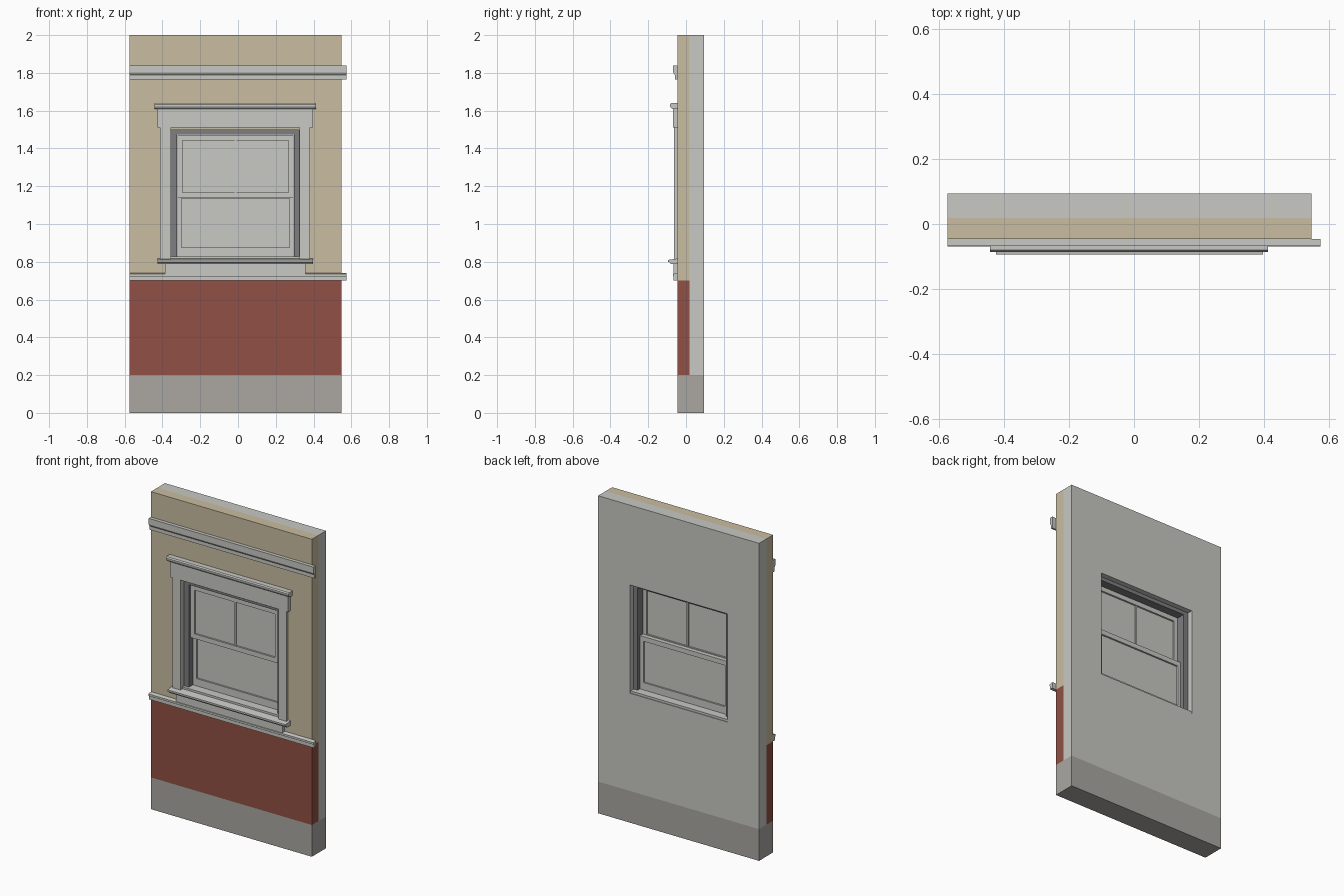
import bpy, bmesh

cube = bpy.data.objects.get("Cube")
if cube:
    bpy.data.objects.remove(cube, do_unlink=True)


def material(name, r, g, b):
    m = bpy.data.materials.new(name)
    m.diffuse_color = (r, g, b, 1)
    m.use_nodes = True
    m.node_tree.nodes["Principled BSDF"].inputs["Base Color"].default_value = (r, g, b, 1)
    return m


TAN = material("tan_plaster", 0.59, 0.51, 0.355)
RED = material("brick_red", 0.277, 0.081, 0.058)
STONE = material("warm_stone", 0.405, 0.388, 0.363)
LIGHT = material("light_grey", 0.58, 0.584, 0.553)
DARK = material("jamb_grey", 0.21, 0.205, 0.22)


def finish(name, bm, mat):
    bmesh.ops.recalc_face_normals(bm, faces=bm.faces)
    me = bpy.data.meshes.new(name)
    bm.to_mesh(me)
    bm.free()
    me.materials.append(mat)
    ob = bpy.data.objects.new(name, me)
    bpy.context.collection.objects.link(ob)
    return ob


def extrude_x(name, profile, x0, x1, mat):
    """Sweep a (y, z) profile along x."""
    bm = bmesh.new()
    a, b = [[bm.verts.new((x, y, z)) for y, z in profile] for x in (x0, x1)]
    bm.faces.new(a)
    bm.faces.new(b)
    n = len(profile)
    for i in range(n):
        j = (i + 1) % n
        bm.faces.new((a[i], a[j], b[j], b[i]))
    return finish(name, bm, mat)


def box(name, x0, x1, y0, y1, z0, z1, mat):
    return extrude_x(name, [(y0, z0), (y1, z0), (y1, z1), (y0, z1)], x0, x1, mat)


def ring(name, outer, inner, y0, y1, mat):
    """Rectangular frame; outer and inner are (x0, x1, z0, z1)."""
    bm = bmesh.new()

    def loop(r, y):
        return [bm.verts.new((r[i], y, r[k])) for i, k in ((0, 2), (1, 2), (1, 3), (0, 3))]

    loops = [loop(outer, y0), loop(inner, y0), loop(inner, y1), loop(outer, y1)]
    for a, b in zip(loops, loops[1:] + loops[:1]):
        for i in range(4):
            j = (i + 1) % 4
            bm.faces.new((a[i], a[j], b[j], b[i]))
    return finish(name, bm, mat)


# Wall layers
XL, XR = -0.575, 0.547
FRONT, MID, BACK = -0.046, 0.019, 0.094
OPENING = (-0.356, 0.324, 0.815, 1.497)
box("stone_base", XL, XR, FRONT, BACK, 0, 0.2, STONE)
box("brick_wainscot", XL, XR, FRONT, MID, 0.2, 0.7, RED)
ring("plaster_wall", (XL, XR, 0.7, 2), OPENING, FRONT, MID, TAN)
ring("inner_wall", (XL, XR, 0.2, 2), OPENING, MID, BACK, LIGHT)

# Long horizontal mouldings
extrude_x("upper_moulding", [(FRONT, 1.765), (-0.058, 1.765), (-0.058, 1.788), (-0.064, 1.795),
                             (-0.068, 1.802), (-0.068, 1.84), (FRONT, 1.84)], XL, 0.575, LIGHT)
extrude_x("lower_moulding", [(FRONT, 0.70), (-0.066, 0.70), (-0.066, 0.72), (-0.07, 0.726),
                             (-0.07, 0.735), (FRONT, 0.74)], XL, 0.575, LIGHT)

# Window surround
extrude_x("head_cornice", [(FRONT, 1.61), (-0.074, 1.61), (-0.083, 1.618), (-0.086, 1.626),
                           (-0.086, 1.633), (-0.08, 1.64), (FRONT, 1.64)], -0.443, 0.413, LIGHT)
box("head_board", -0.425, 0.397, -0.068, FRONT, 1.51, 1.61, LIGHT)
for side, x in (("right", -0.413), ("left", 0.325)):
    box(side + "_casing", x, x + 0.057, -0.063, FRONT, 0.815, 1.51, LIGHT)
extrude_x("window_sill", [(FRONT, 0.787), (-0.08, 0.787), (-0.085, 0.797), (-0.094, 0.799),
                          (-0.094, 0.81), (FRONT, 0.817)], -0.425, 0.397, LIGHT)
box("apron", -0.386, 0.357, -0.066, FRONT, 0.725, 0.787, LIGHT)

# Jamb lining and inner stool
ring("jamb_frame", OPENING, (-0.322, 0.296, 0.822, 1.474), -0.028, 0.06, DARK)
box("inner_stool", -0.355, 0.323, -0.045, 0.09, 0.812, 0.829, LIGHT)


# Sashes with their panes
def sash(name, outer, inner, y0, y1):
    mid = (y0 + y1) / 2
    ring(name + "_sash", outer, inner, y0, y1, LIGHT)
    x0, x1, z0, z1 = inner
    box(name + "_pane", x0, x1, mid - 0.002, mid + 0.002, z0, z1, LIGHT)


sash("upper", (-0.32, 0.294, 1.138, 1.472), (-0.293, 0.268, 1.168, 1.443), -0.016, 0.01)
sash("lower", (-0.32, 0.294, 0.829, 1.165), (-0.298, 0.272, 0.875, 1.135), 0.011, 0.037)
box("muntin", -0.019, -0.007, -0.012, 0.006, 1.168, 1.443, LIGHT)
